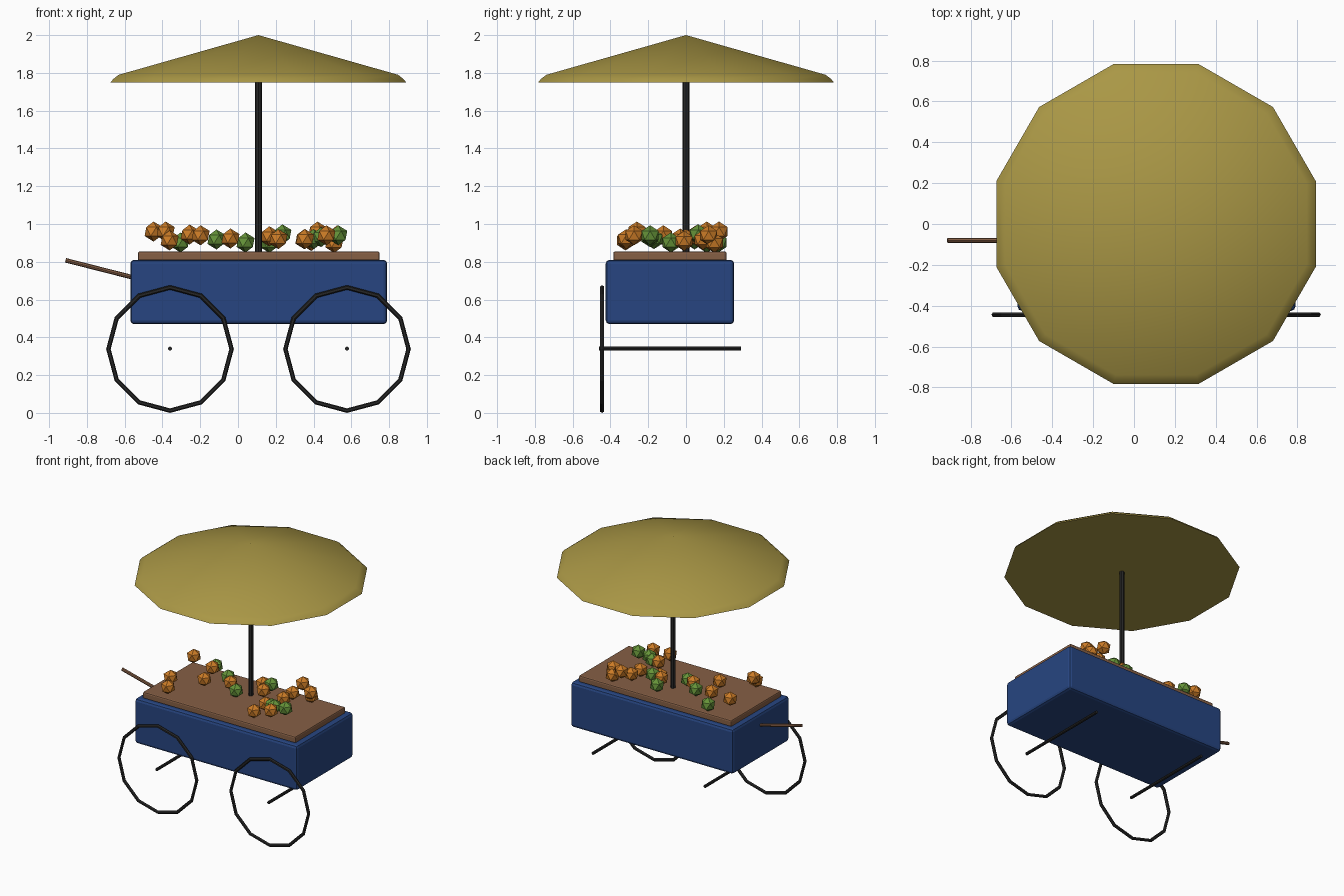
import bpy
import math
from mathutils import Vector

if "Cube" in bpy.data.objects:
    bpy.data.objects.remove(bpy.data.objects["Cube"], do_unlink=True)


def material(name, rgb):
    m = bpy.data.materials.new(name)
    m.use_nodes = True
    m.diffuse_color = (*rgb, 1)
    m.node_tree.nodes["Principled BSDF"].inputs["Base Color"].default_value = (*rgb, 1)
    return m


BLUE = material("cart blue", (0.02, 0.06, 0.22))
WOOD = material("wood brown", (0.24, 0.115, 0.06))
DARK = material("dark iron", (0.02, 0.02, 0.02))
CANVAS = material("canvas yellow", (0.4, 0.31, 0.06))
ORANGE = material("orange fruit", (0.6, 0.2, 0.02))
GREEN = material("green fruit", (0.13, 0.29, 0.04))


def finish(name, mat, bevel=0, smooth=None):
    ob = bpy.context.object
    ob.name = name
    ob.data.materials.clear()
    ob.data.materials.append(mat)
    if bevel:
        mod = ob.modifiers.new("Bevel", "BEVEL")
        mod.width = bevel
        mod.segments = 2
    if smooth:
        bpy.ops.object.shade_smooth_by_angle(angle=math.radians(smooth))
    return ob


def box(name, lo, hi, mat, bevel):
    lo, hi = Vector(lo), Vector(hi)
    bpy.ops.mesh.primitive_cube_add(size=1, location=(lo + hi) / 2)
    bpy.context.object.scale = hi - lo
    bpy.ops.object.transform_apply(location=False, rotation=False, scale=True)
    return finish(name, mat, bevel)


def rod(name, a, b, radius, sides, mat):
    a, b = Vector(a), Vector(b)
    turn = (b - a).to_track_quat("Z", "Y").to_euler()
    bpy.ops.mesh.primitive_cylinder_add(vertices=sides, radius=radius, depth=(b - a).length,
                                        location=(a + b) / 2, rotation=turn)
    return finish(name, mat)


# Cart box, counter and push handle
box("cart_body", (-0.57, -0.425, 0.47), (0.79, 0.255, 0.81), BLUE, 0.02)
box("counter_board", (-0.53, -0.385, 0.805), (0.75, 0.215, 0.855), WOOD, 0.01)
rod("push_handle", (-0.913, -0.08, 0.808), (-0.5, -0.08, 0.703), 0.012, 8, WOOD)

# Wheels on the front side, with axles running under the cart
for side, x in (("right", -0.36), ("left", 0.577)):
    bpy.ops.mesh.primitive_torus_add(major_segments=12, minor_segments=6, major_radius=0.326,
                                     minor_radius=0.012, location=(x, -0.444, 0.338),
                                     rotation=(math.pi / 2, 0, 0))
    finish(side + "_wheel", DARK)
    rod(side + "_axle", (x, -0.46, 0.34), (x, 0.29, 0.34), 0.011, 8, DARK)

# Parasol: pole and twelve-sided canopy with a turned-down rim
POLE_X = 0.108
rod("parasol_pole", (POLE_X, 0, 0.83), (POLE_X, 0, 1.78), 0.018, 8, DARK)
profile = [(0.81, 1.75), (0.795, 1.768), (0.765, 1.79)]
sides = 12
verts = [(POLE_X + r * math.cos(math.tau * (i + 0.5) / sides),
          r * math.sin(math.tau * (i + 0.5) / sides), z)
         for r, z in profile for i in range(sides)]
verts.append((POLE_X, 0, 2))
faces = [tuple(reversed(range(sides)))]
for ring in range(len(profile) - 1):
    for i in range(sides):
        a, b = ring * sides + i, ring * sides + (i + 1) % sides
        faces.append((a, b, b + sides, a + sides))
top = (len(profile) - 1) * sides
faces += [(top + i, top + (i + 1) % sides, len(verts) - 1) for i in range(sides)]
mesh = bpy.data.meshes.new("parasol_canopy")
mesh.from_pydata(verts, [], faces)
canopy = bpy.data.objects.new("parasol_canopy", mesh)
bpy.context.collection.objects.link(canopy)
bpy.ops.object.select_all(action="DESELECT")
canopy.select_set(True)
bpy.context.view_layer.objects.active = canopy
finish("parasol_canopy", CANVAS, smooth=40)

# Fruit scattered over the counter
oranges = [(-0.447, 0.11, 0.96), (-0.383, -0.26, 0.96), (-0.362, -0.32, 0.913),
           (-0.256, 0.06, 0.944), (-0.198, -0.12, 0.94), (-0.04, -0.03, 0.923),
           (0.166, 0.06, 0.935), (0.214, 0, 0.92), (0.351, -0.17, 0.92),
           (0.355, -0.315, 0.92), (0.388, -0.01, 0.91), (0.395, 0.09, 0.915),
           (0.42, 0.175, 0.96), (0.468, -0.275, 0.94), (0.51, 0.15, 0.9),
           (0.525, 0.12, 0.94)]
greens = [(-0.304, 0.17, 0.902), (-0.114, 0.045, 0.918), (0.04, -0.08, 0.902),
          (0.166, 0.11, 0.9), (0.235, 0.065, 0.945), (0.4, -0.17, 0.92),
          (0.44, -0.19, 0.93), (0.531, -0.19, 0.94)]
for label, spots, mat in (("orange_fruit", oranges, ORANGE), ("green_fruit", greens, GREEN)):
    for spot in spots:
        bpy.ops.mesh.primitive_ico_sphere_add(subdivisions=1, radius=0.053, location=spot)
        finish(label, mat)
